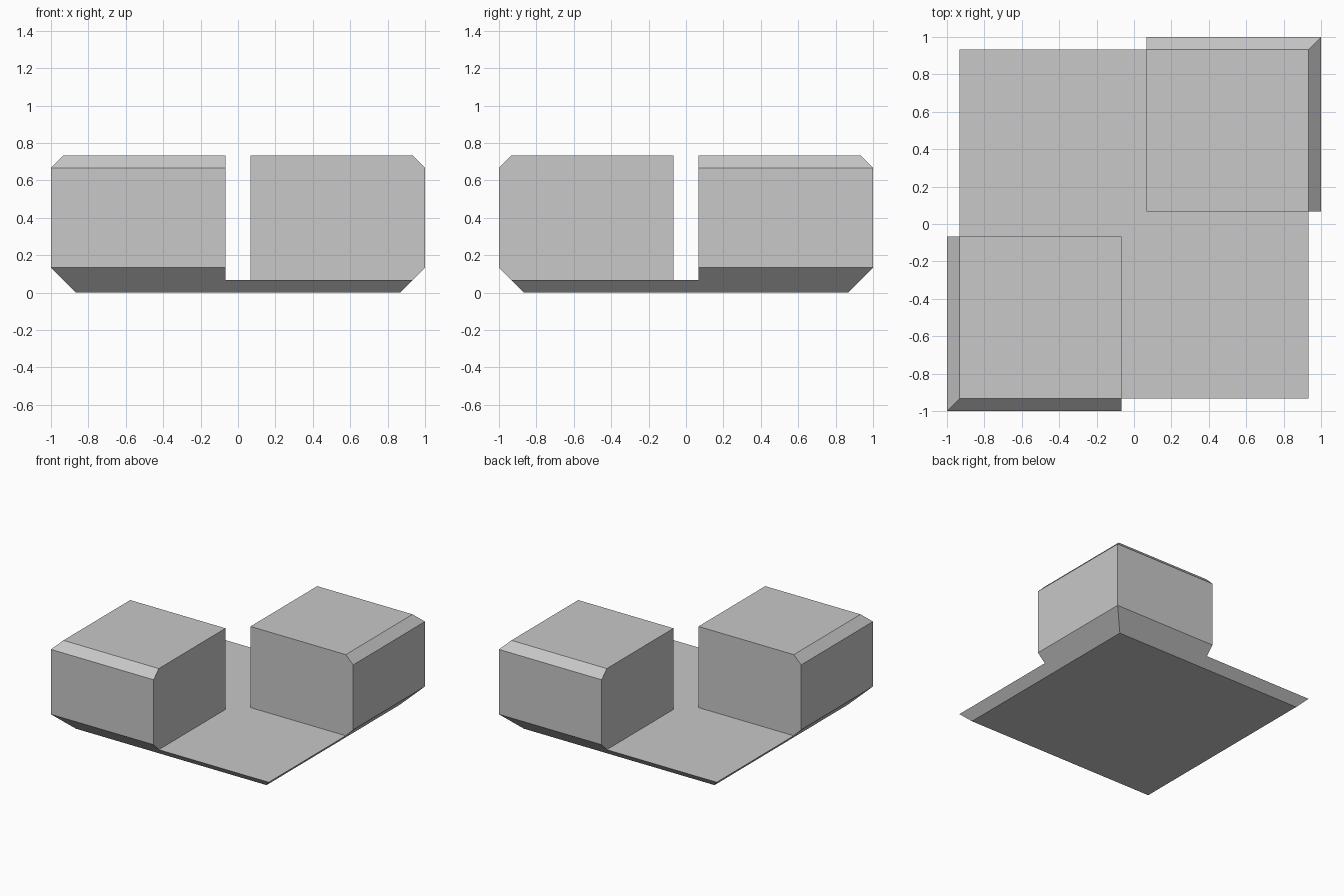
import bpy, bmesh

if "Cube" in bpy.data.objects:
    bpy.data.objects.remove(bpy.data.objects["Cube"], do_unlink=True)

GAP = 0.0667      # half width of the channel, also the floor height
grey = bpy.data.materials.new("light grey")
grey.use_nodes = True
colour = (0.58, 0.58, 0.58, 1)
grey.diffuse_color = colour
grey.node_tree.nodes["Principled BSDF"].inputs["Base Color"].default_value = colour


def loft(name, rings):
    """Skin a stack of matching closed rings into a capped solid."""
    bm = bmesh.new()
    loops = [[bm.verts.new(p) for p in ring] for ring in rings]
    count = len(loops[0])
    for low, high in zip(loops, loops[1:]):
        for i in range(count):
            j = (i + 1) % count
            bm.faces.new((low[i], low[j], high[j], high[i]))
    bm.faces.new(loops[0][::-1])
    bm.faces.new(loops[-1])
    bmesh.ops.recalc_face_normals(bm, faces=bm.faces)
    mesh = bpy.data.meshes.new(name)
    bm.to_mesh(mesh)
    bm.free()
    mesh.materials.append(grey)
    obj = bpy.data.objects.new(name, mesh)
    bpy.context.collection.objects.link(obj)
    return obj


# Square body with a wide lower chamfer and a narrow upper one
sections = [(0.8667, 0), (1, 0.1333), (1, 0.6667), (0.9333, 0.7333)]
body = loft("chamfered_body", [
    [(-r, -r, z), (r, -r, z), (r, r, z), (-r, r, z)] for r, z in sections])

# Stepped cutter that clears the two empty corners and the channel
half = [(-GAP, -GAP), (-GAP, -2), (2, -2), (2, GAP)]
outline = half + [(-x, -y) for x, y in half]
cutter = loft("corner_cutter", [[(x, y, z) for x, y in outline] for z in (GAP, 2)])
cutter.hide_render = True

cut = body.modifiers.new("clear_corners", "BOOLEAN")
cut.operation = "DIFFERENCE"
cut.solver = "EXACT"
cut.object = cutter

bpy.ops.object.select_all(action="DESELECT")
body.select_set(True)
bpy.context.view_layer.objects.active = body
bpy.ops.object.modifier_apply(modifier=cut.name)
bpy.data.objects.remove(cutter, do_unlink=True)
